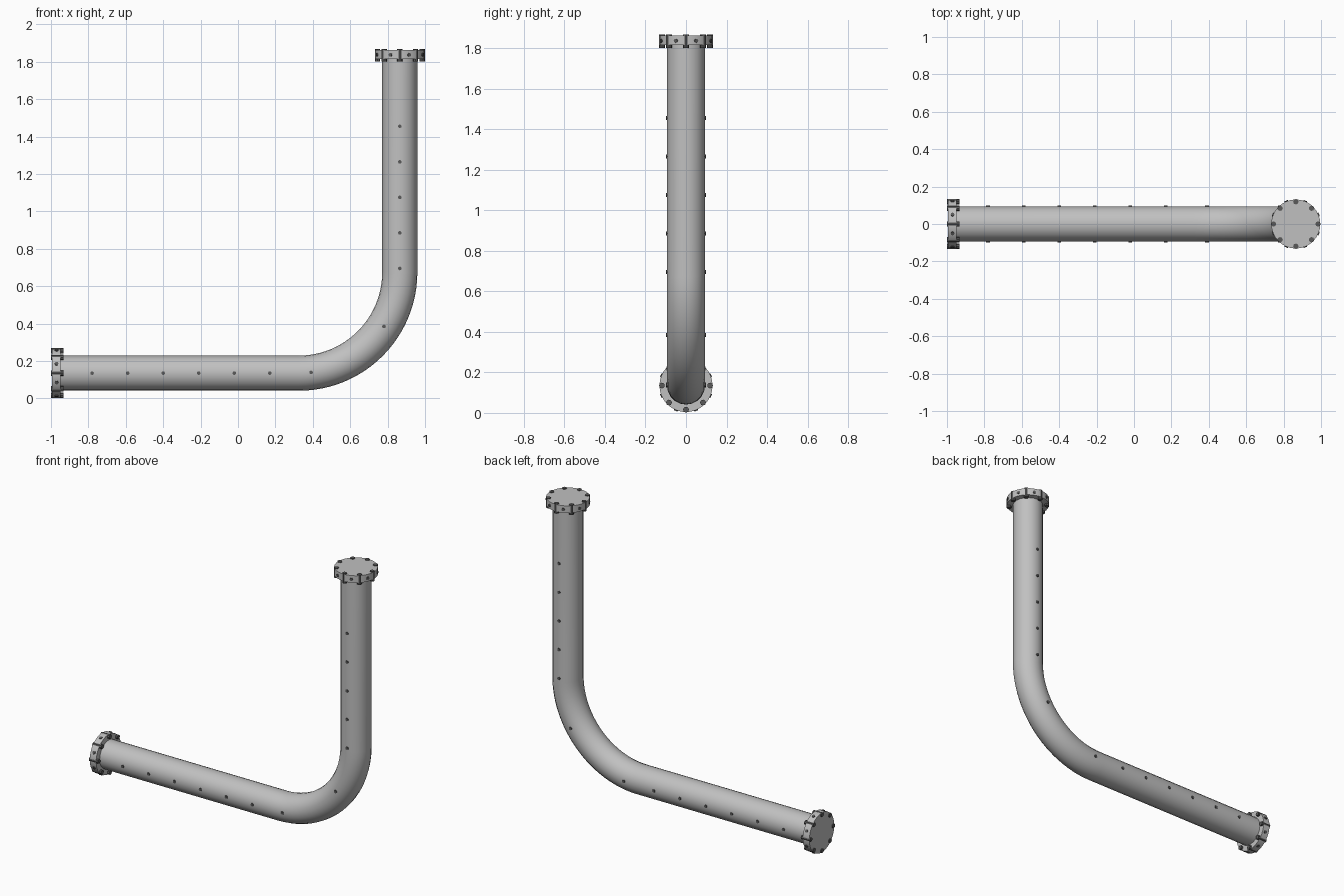
import bpy, math
from mathutils import Vector

cube = bpy.data.objects.get("Cube")
if cube:
    bpy.data.objects.remove(cube)


def material(name, rgb):
    m = bpy.data.materials.new(name)
    m.use_nodes = True
    m.diffuse_color = (*rgb, 1)
    m.node_tree.nodes["Principled BSDF"].inputs["Base Color"].default_value = (*rgb, 1)
    return m


STEEL = material("pale steel", (0.53, 0.53, 0.53))
DARK = material("dark bolt steel", (0.1, 0.1, 0.1))
AXIS_Z, AXIS_X, BEND, RADIUS = 0.135, 0.865, 0.54, 0.094
CENTRE = Vector((AXIS_X - BEND, 0, AXIS_Z + BEND))


def cylinder(name, sides, radius, depth, centre, axis, mat):
    bpy.ops.mesh.primitive_cylinder_add(vertices=sides, radius=radius, depth=depth, location=centre)
    ob = bpy.context.object
    ob.name = name
    ob.rotation_euler = Vector(axis).to_track_quat('Z', 'Y').to_euler()
    ob.data.materials.append(mat)
    bpy.ops.object.shade_smooth_by_angle(angle=math.radians(35))
    return ob


# Pipe: straight run, quarter bend, straight riser
path = [Vector((-0.96, 0, AXIS_Z))]
for i in range(25):
    a = math.radians(90 * i / 24)
    path.append(CENTRE + BEND * Vector((math.sin(a), 0, -math.cos(a))))
path.append(Vector((AXIS_X, 0, 1.83)))
curve = bpy.data.curves.new("pipe", 'CURVE')
curve.dimensions = '3D'
curve.bevel_depth = RADIUS
curve.bevel_resolution = 8
curve.use_fill_caps = True
spline = curve.splines.new('POLY')
spline.points.add(len(path) - 1)
for point, p in zip(spline.points, path):
    point.co = (*p, 1)
pipe = bpy.data.objects.new("pipe", curve)
bpy.context.collection.objects.link(pipe)
bpy.ops.object.select_all(action='DESELECT')
pipe.select_set(True)
bpy.context.view_layer.objects.active = pipe
bpy.ops.object.convert(target='MESH')
pipe = bpy.context.object
pipe.data.materials.clear()
pipe.data.materials.append(STEEL)
bpy.ops.object.shade_smooth_by_angle(angle=math.radians(35))


# Flange with through bolts and small rim screws
def flange(name, end, out, side):
    end, out, side = Vector(end), Vector(out), Vector(side)
    across = out.cross(side)
    cylinder(name, 32, 0.131, 0.047, end - out * 0.0285, out, STEEL)
    for i in range(8):
        a = math.radians(45 * i)
        d = side * math.cos(a) + across * math.sin(a)
        cylinder(name + "_bolt", 8, 0.0145, 0.066, end - out * 0.033 + d * 0.119, out, DARK)
        a += math.radians(22.5)
        d = side * math.cos(a) + across * math.sin(a)
        cylinder(name + "_rim_screw", 8, 0.01, 0.02, end - out * 0.03 + d * 0.125, d, DARK)


flange("lower_flange", (-1, 0, AXIS_Z), (-1, 0, 0), (0, 1, 0))
flange("upper_flange", (AXIS_X, 0, 1.867), (0, 0, 1), (1, 0, 0))

# Rivets along both sides of the pipe
spots = [(-0.78 + 0.19 * i, AXIS_Z) for i in range(6)]
spots += [(AXIS_X, 0.695 + 0.19 * i) for i in range(5)]
for degrees in (7, 57.5):
    a = math.radians(degrees)
    spots.append((CENTRE.x + BEND * math.sin(a), CENTRE.z - BEND * math.cos(a)))
for x, z in spots:
    for s in (-1, 1):
        cylinder("rivet", 8, 0.01, 0.02, (x, s * 0.088, z), (0, s, 0), DARK)
